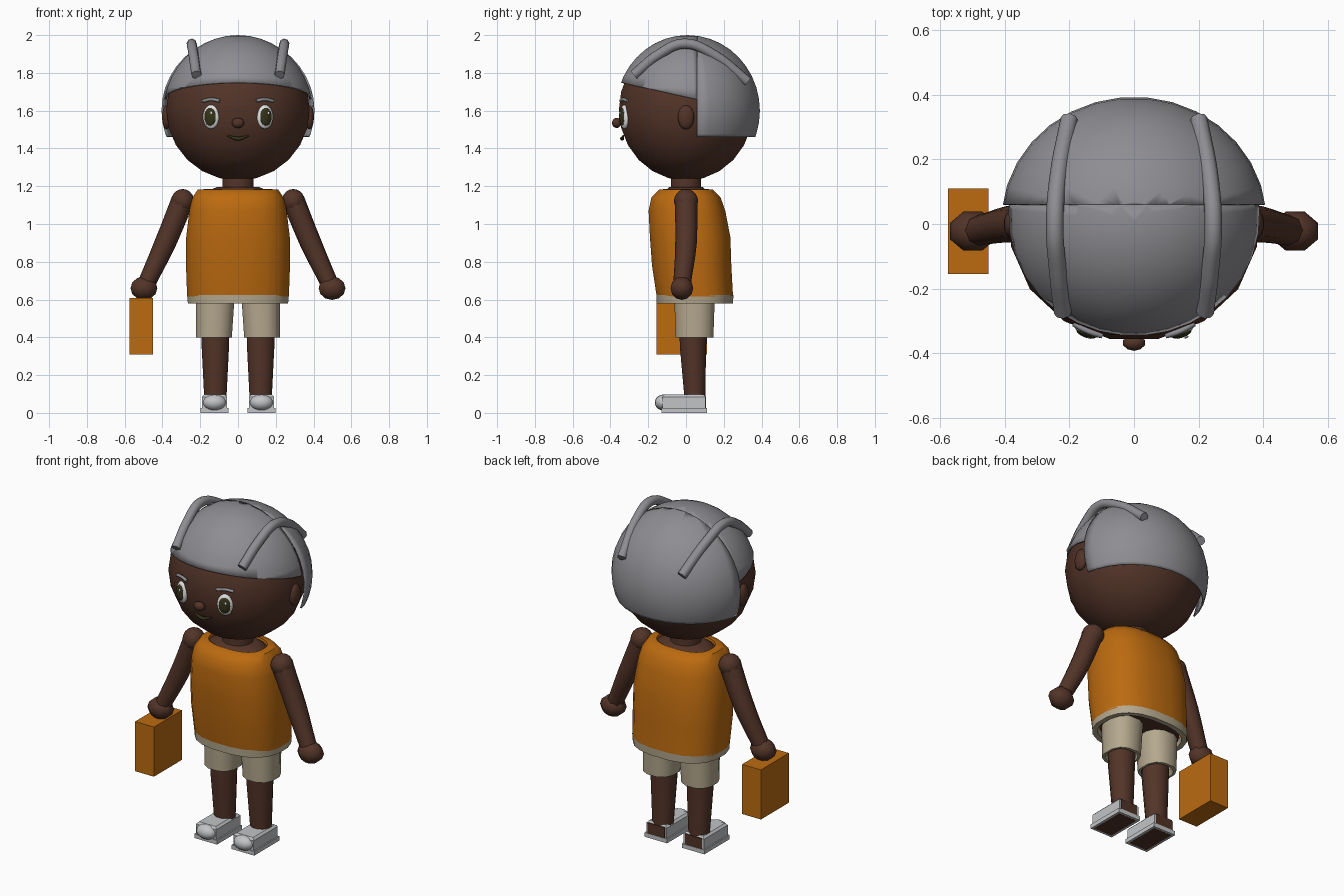
import bpy, bmesh
from math import sin, cos, pi, radians, copysign
from mathutils import Vector, Matrix

if "Cube" in bpy.data.objects:
    bpy.data.objects.remove(bpy.data.objects["Cube"])


def material(name, rgb):
    m = bpy.data.materials.new(name)
    m.use_nodes = True
    m.diffuse_color = (*rgb, 1)
    m.node_tree.nodes["Principled BSDF"].inputs["Base Color"].default_value = (*rgb, 1)
    return m


SKIN = material("brown skin", (0.085, 0.034, 0.021))
HAIR = material("grey hair", (0.27, 0.27, 0.29))
ORANGE = material("orange", (0.50, 0.145, 0.005))
BEIGE = material("beige cloth", (0.46, 0.39, 0.27))
SHOE = material("pale grey shoe", (0.54, 0.55, 0.56))
WHITE = material("eye white", (0.75, 0.75, 0.75))
DARK = material("dark olive", (0.035, 0.033, 0.010))


def finish(name, bm, mat, angle=50):
    bmesh.ops.recalc_face_normals(bm, faces=bm.faces)
    me = bpy.data.meshes.new(name)
    bm.to_mesh(me)
    bm.free()
    ob = bpy.data.objects.new(name, me)
    bpy.context.collection.objects.link(ob)
    me.materials.append(mat)
    if angle:
        bpy.ops.object.select_all(action="DESELECT")
        ob.select_set(True)
        bpy.context.view_layer.objects.active = ob
        bpy.ops.object.shade_smooth_by_angle(angle=radians(angle))
    return ob


def ellipsoid(name, mat, centre, size, seg=16, rings=10, turn=0.0, cuts=()):
    """Scaled ball, turned about z; each cut (point, normal) removes the normal's side."""
    bm = bmesh.new()
    bmesh.ops.create_uvsphere(bm, u_segments=seg, v_segments=rings, radius=1)
    bm.transform(Matrix.Rotation(pi / 2 + pi / seg, 4, "Z"))
    bm.transform(Matrix.Translation(centre) @ Matrix.Rotation(turn, 4, "Z")
                 @ Matrix.Diagonal((*size, 1)))
    for point, normal in cuts:
        bmesh.ops.bisect_plane(bm, geom=bm.verts[:] + bm.edges[:] + bm.faces[:],
                               plane_co=point, plane_no=normal, clear_outer=True)
    return finish(name, bm, mat, 60)


def loft(name, mat, rings, n=16, power=2.0, caps=(True, True), angle=50):
    """Skin a stack of (x, y, z, rx, ry) superellipse rings."""
    bm = bmesh.new()
    rows = []
    for x, y, z, rx, ry in rings:
        row = []
        for i in range(n):
            a = 2 * pi * (i + 0.5) / n
            c, s = cos(a), sin(a)
            row.append(bm.verts.new((x + rx * copysign(abs(c) ** (2 / power), c),
                                     y + ry * copysign(abs(s) ** (2 / power), s), z)))
        rows.append(row)
    for lo, hi in zip(rows, rows[1:]):
        for i in range(n):
            j = (i + 1) % n
            bm.faces.new((lo[i], lo[j], hi[j], hi[i]))
    if caps[0]:
        bm.faces.new(rows[0][::-1])
    if caps[1]:
        bm.faces.new(rows[-1])
    return finish(name, bm, mat, angle)


def box(name, mat, low, high, bevel=0.0):
    bm = bmesh.new()
    low, high = Vector(low), Vector(high)
    bmesh.ops.create_cube(bm, size=1)
    bm.transform(Matrix.Translation((low + high) / 2) @ Matrix.Diagonal((*(high - low), 1)))
    if bevel:
        top = [e for e in bm.edges if all(v.co.z > high.z - 0.001 for v in e.verts)]
        bmesh.ops.bevel(bm, geom=top, offset=bevel, segments=1, affect="EDGES")
    return finish(name, bm, mat, 0)


def tube(name, mat, points, radius, radii=None, order=3):
    cu = bpy.data.curves.new(name, "CURVE")
    cu.dimensions = "3D"
    cu.bevel_depth, cu.bevel_resolution, cu.use_fill_caps = radius, 2, True
    sp = cu.splines.new("BEZIER")
    sp.resolution_u = 5
    sp.bezier_points.add(len(points) - 1)
    for i, (bp, p) in enumerate(zip(sp.bezier_points, points)):
        bp.co = p
        bp.handle_left_type = bp.handle_right_type = "AUTO"
        bp.radius = radii[i] if radii else 1
    ob = bpy.data.objects.new(name, cu)
    bpy.context.collection.objects.link(ob)
    bpy.ops.object.select_all(action="DESELECT")
    ob.select_set(True)
    bpy.context.view_layer.objects.active = ob
    bpy.ops.object.convert(target="MESH")
    ob = bpy.context.object
    ob.data.materials.clear()
    ob.data.materials.append(mat)
    bpy.ops.object.shade_smooth_by_angle(angle=radians(50))
    return ob


# Head and neck
ellipsoid("head", SKIN, (0, 0.0, 1.605), (0.387, 0.362, 0.375), 16, 12)
loft("neck", SKIN, [(0, 0, 1.15, 0.088, 0.085), (0, 0, 1.3, 0.082, 0.08)], 12)
ellipsoid("nose", SKIN, (0, -0.367, 1.535), (0.035, 0.025, 0.027), 10, 8)
tube("mouth", DARK, [(-0.056, -0.331, 1.468), (0, -0.338, 1.452), (0.056, -0.331, 1.468)],
     0.011, (0.4, 1, 0.4))

# Hair: fringe shell, longer back shell
HC = (0, 0.008, 1.6)
front_hair = ellipsoid("hair_front", HAIR, HC, (0.395, 0.382, 0.4), 32, 20,
                       cuts=[((0, 0.06, 0), (0, 1, 0)), ((0, 0.06, 1.66), (0, -0.22, -1))])
back_hair = ellipsoid("hair_back", HAIR, HC, (0.41, 0.385, 0.4), 32, 20,
                      cuts=[((0, 0.06, 0), (0, -1, 0)), ((0, 0, 1.46), (0, 0, -1))])
for shell in (front_hair, back_hair):
    mod = shell.modifiers.new("thickness", "SOLIDIFY")
    mod.thickness, mod.offset = 0.008, -1

# Torso and sleeveless top
loft("torso", SKIN, [(0, 0.045, 0.6, 0.24, 0.18), (0, 0.02, 0.9, 0.24, 0.18),
                     (0, 0, 1.1, 0.2, 0.15), (0, 0, 1.168, 0.18, 0.12),
                     (0, 0, 1.195, 0.115, 0.09)])
loft("shirt", ORANGE, [(0, 0.047, 0.615, 0.272, 0.204), (0, 0.03, 0.78, 0.278, 0.212),
                       (0, 0.022, 0.93, 0.277, 0.215), (0, 0.005, 1.07, 0.26, 0.205),
                       (0, 0, 1.14, 0.243, 0.185), (0, 0, 1.182, 0.215, 0.145),
                       (0, 0, 1.185, 0.17, 0.112), (0, 0, 1.16, 0.165, 0.108)],
     20, 2.5, (False, False))
loft("shirt_hem", BEIGE, [(0, 0.047, 0.62, 0.24, 0.175), (0, 0.047, 0.58, 0.24, 0.175),
                          (0, 0.047, 0.58, 0.268, 0.204), (0, 0.047, 0.625, 0.272, 0.206)],
     20, 2.5, (False, False), 30)

# Held case
box("case", ORANGE, (-0.575, -0.155, 0.31), (-0.45, 0.11, 0.608))

for side, s in (("left", 1), ("right", -1)):
    # Face details
    n = Vector((s * sin(radians(21)), -cos(radians(21)), 0))
    eye = Vector((s * 0.143, -0.326, 1.567))
    turn = s * radians(21)
    ellipsoid(side + "_eye", WHITE, eye, (0.045, 0.021, 0.064), 20, 12, turn)
    ellipsoid(side + "_iris", DARK, eye + n * 0.012, (0.033, 0.014, 0.048), 16, 10, turn)
    ellipsoid(side + "_eye_glint", WHITE, eye + n * 0.025 + Vector((0.01, 0, 0.02)),
              (0.007, 0.004, 0.009), 8, 6, turn)
    tube(side + "_brow", HAIR, [(s * 0.098, -0.345, 1.652), (s * 0.14, -0.332, 1.66),
                                (s * 0.186, -0.308, 1.651)], 0.009)
    ellipsoid(side + "_ear", SKIN, (s * 0.378, 0, 1.565), (0.025, 0.045, 0.064), 12, 8)
    # Raised strand over the hair
    tube(side + "_hair_strand", HAIR,
         [(s * 0.22, -0.275, 1.79), (s * 0.236, -0.14, 1.90), (s * 0.245, -0.01, 1.955),
          (s * 0.235, 0.14, 1.90), (s * 0.2, 0.325, 1.755)], 0.027)

    # Arm and hand
    arm = tube(side + "_arm", SKIN, [(s * 0.293, 0, 1.125), (s * 0.385, 0, 0.9),
                                     (s * 0.482, -0.02, 0.69)], 0.06, (1, 0.95, 0.78))
    ellipsoid(side + "_shoulder", SKIN, (s * 0.293, 0, 1.122), (0.062, 0.064, 0.063), 14, 10)
    ellipsoid(side + "_hand", SKIN, (s * 0.498, -0.022, 0.66), (0.077, 0.065, 0.062), 8, 6)

    # Leg and shorts
    x = s * 0.12
    loft(side + "_leg", SKIN, [(x, 0.048, 0.03, 0.06, 0.058), (x, 0.046, 0.1, 0.062, 0.058),
                               (x, 0.037, 0.35, 0.075, 0.072), (x, 0.04, 0.6, 0.082, 0.08)], 12)
    loft(side + "_shorts_leg", BEIGE,
         [(x, 0.045, 0.43, 0.078, 0.078), (s * 0.127, 0.045, 0.4, 0.085, 0.085),
          (s * 0.127, 0.045, 0.4, 0.097, 0.103), (s * 0.121, 0.045, 0.6, 0.105, 0.11)],
         12, 2.4, (False, True), 35)

    # Shoe with open heel and inset underside
    x = s * 0.124
    box(side + "_shoe", SHOE, (x - 0.067, -0.125, 0.02), (x + 0.067, 0.104, 0.097), 0.012)
    box(side + "_sole", SHOE, (x - 0.075, -0.13, 0), (x + 0.075, 0.11, 0.025))
    box(side + "_sole_inset", SKIN, (x - 0.06, -0.115, -0.001), (x + 0.06, 0.095, 0.004))
    box(side + "_heel", SKIN, (x - 0.056, 0.1, 0.025), (x + 0.056, 0.107, 0.088))
    ellipsoid(side + "_toe_cap", SHOE, (x, -0.12, 0.055), (0.062, 0.045, 0.042), 14, 10)
